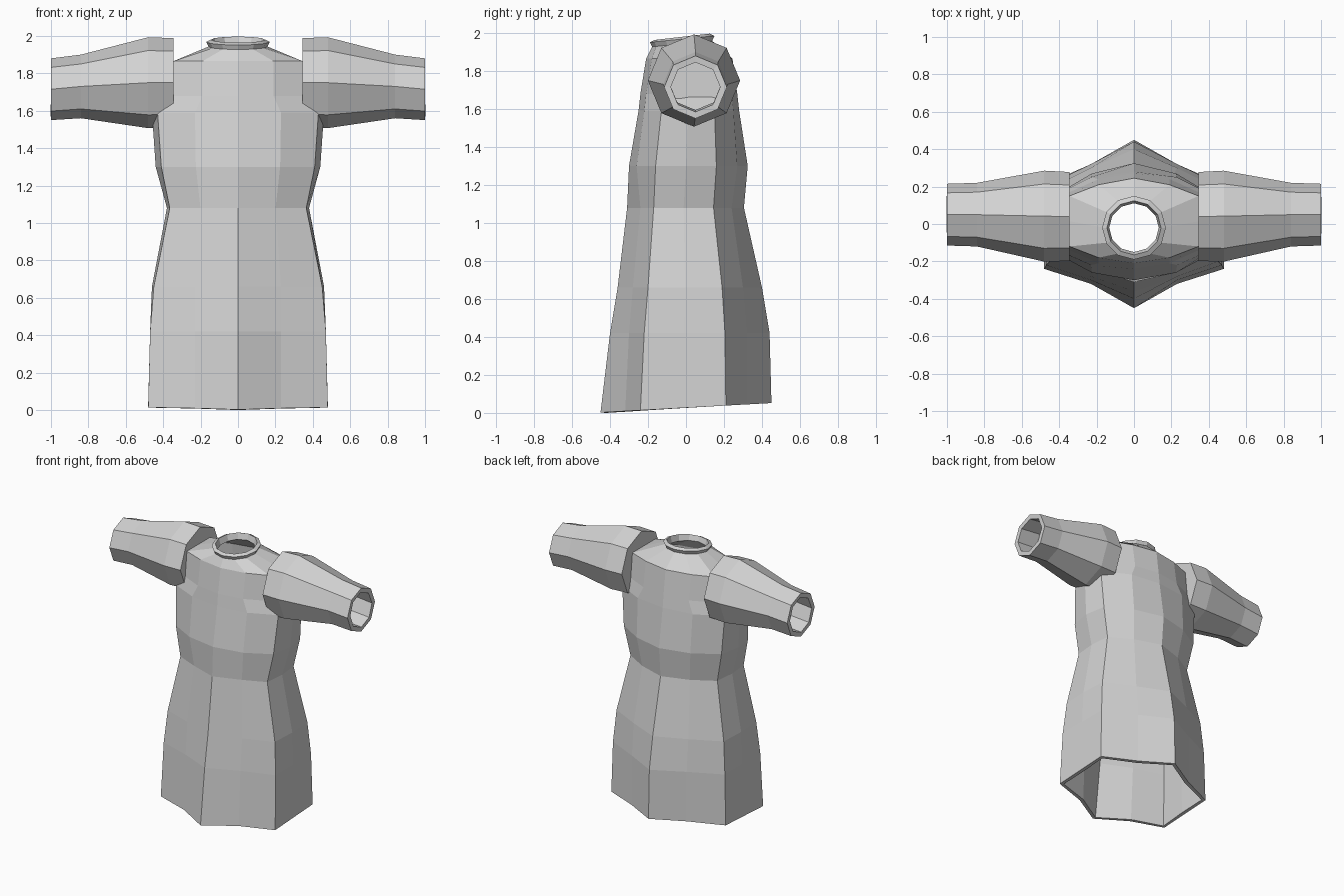
import bpy
import bmesh
from math import sin, cos, radians

if "Cube" in bpy.data.objects:
    bpy.data.objects.remove(bpy.data.objects["Cube"], do_unlink=True)

cloth = bpy.data.materials.new("grey cloth")
cloth.use_nodes = True
cloth.diffuse_color = (0.65, 0.65, 0.65, 1)
cloth.node_tree.nodes["Principled BSDF"].inputs["Base Color"].default_value = (0.65, 0.65, 0.65, 1)


def loft(name, rings, thickness, cap_start=False):
    """Skin a list of closed rings, then thicken the cloth inwards."""
    bm = bmesh.new()
    rows = [[bm.verts.new(point) for point in ring] for ring in rings]
    count = len(rows[0])
    for lower, upper in zip(rows, rows[1:]):
        for i in range(count):
            j = (i + 1) % count
            bm.faces.new((lower[i], lower[j], upper[j], upper[i]))
    if cap_start:
        bm.faces.new(rows[0][::-1])
    mesh = bpy.data.meshes.new(name)
    bm.to_mesh(mesh)
    bm.free()
    mesh.materials.append(cloth)
    obj = bpy.data.objects.new(name, mesh)
    bpy.context.collection.objects.link(obj)
    shell = obj.modifiers.new("cloth thickness", 'SOLIDIFY')
    shell.thickness = thickness
    shell.offset = -1
    return obj


def mirrored_ring(half):
    """Complete a ring from its +x half, listed front centre to back centre."""
    return half + [(-x, y, z) for x, y, z in half[-2:0:-1]]


def body_ring(z, tilt, width, bulge, ys):
    """Twelve-sided section: centre ridge, panel edge and side edge, front and back."""
    panel = min(0.23, width * 0.55)
    xs = (0, panel, width, width + bulge, width, panel, 0)
    ys = ys[:3] + ((ys[2] + ys[3]) / 2,) + ys[3:]
    return mirrored_ring([(x, y, z + tilt * y) for x, y, z in zip(xs, ys, [z] * 7)])


def collar_ring(z, radius):
    half = []
    for step in range(7):
        a = radians(30 * step)
        y = -0.02 - radius * cos(a)
        half.append((radius * sin(a), y, z + 0.1 * y))
    return mirrored_ring(half)


# Tunic body: hem, hips, waist, chest, armholes, shoulders, neck
sections = [
    (0.027, 0.055, 0.48, 0, (-0.45, -0.32, -0.24, 0.21, 0.32, 0.45)),
    (0.42, 0, 0.47, 0, (-0.4, -0.3, -0.22, 0.205, 0.32, 0.44)),
    (0.66, 0, 0.45, 0.01, (-0.36, -0.28, -0.2, 0.19, 0.3, 0.4)),
    (1.08, 0, 0.365, 0.015, (-0.31, -0.24, -0.17, 0.145, 0.24, 0.305)),
    (1.3, 0, 0.41, 0.03, (-0.3, -0.26, -0.16, 0.16, 0.27, 0.325)),
    (1.59, 0, 0.43, 0.03, (-0.25, -0.22, -0.13, 0.15, 0.25, 0.28)),
    (1.68, 0, 0.345, 0, (-0.24, -0.21, -0.14, 0.17, 0.24, 0.27)),
    (1.865, 0, 0.345, 0, (-0.21, -0.18, -0.12, 0.15, 0.21, 0.245)),
]
rings = [body_ring(*section) for section in sections]
rings += [collar_ring(1.945, 0.158), collar_ring(1.97, 0.17)]
loft("tunic_body", rings, 0.028)

# Sleeves: eight-sided tubes, closed against the shoulder and open at the cuff
sleeve_profile = [(0.345, 0.04, 1.75, 0.238), (0.48, 0.042, 1.75, 0.243),
                  (0.84, 0.05, 1.73, 0.17), (1, 0.05, 1.715, 0.165)]
for name, side in (("left_sleeve", 1), ("right_sleeve", -1)):
    tube = []
    for x, y, z, r in sleeve_profile:
        angles = [radians(45 * i) for i in range(8)]
        tube.append([(side * x, y - side * r * sin(a), z + r * cos(a)) for a in angles])
    loft(name, tube, 0.035, cap_start=True)
